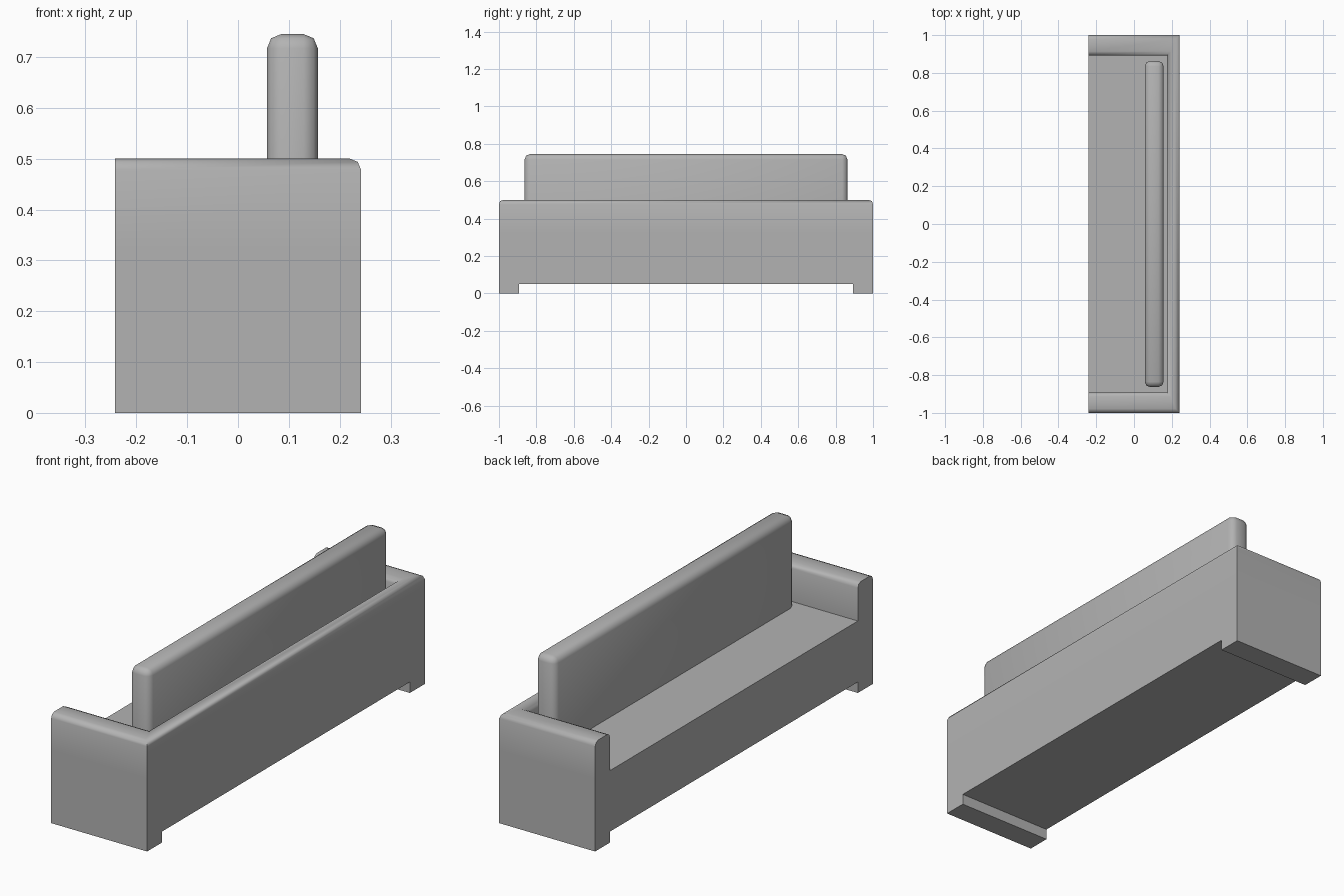
import bpy, bmesh, math
from mathutils import Vector

if "Cube" in bpy.data.objects:
    bpy.data.objects.remove(bpy.data.objects["Cube"], do_unlink=True)

grey = bpy.data.materials.new("plain grey")
grey.use_nodes = True
colour = (0.45, 0.45, 0.45, 1)
grey.diffuse_color = colour
grey.node_tree.nodes["Principled BSDF"].inputs["Base Color"].default_value = colour

# Shared dimensions
DEPTH, HALF, INNER = 0.242, 1.0, 0.892
WALL_X, SEAT_Z, RIM_Z, FOOT_Z = 0.175, 0.328, 0.5, 0.05


def extrude_profile(points, direction):
    """Solid made by sweeping a closed profile along a vector."""
    bm = bmesh.new()
    face = bm.faces.new([bm.verts.new(p) for p in points])
    result = bmesh.ops.extrude_face_region(bm, geom=[face], use_keep_orig=True)
    moved = [v for v in result["geom"] if isinstance(v, bmesh.types.BMVert)]
    bmesh.ops.translate(bm, verts=moved, vec=Vector(direction))
    bmesh.ops.recalc_face_normals(bm, faces=bm.faces)
    return bm


def round_edges(bm, rule, radius):
    """Bevel the edges for which both ends satisfy the rule."""
    edges = [e for e in bm.edges if rule(*(v.co for v in e.verts))]
    bmesh.ops.bevel(bm, geom=edges, offset=radius, segments=2,
                    profile=0.5, affect="EDGES")


def finish(bm, name):
    mesh = bpy.data.meshes.new(name)
    bm.to_mesh(mesh)
    bm.free()
    mesh.materials.append(grey)
    obj = bpy.data.objects.new(name, mesh)
    bpy.context.collection.objects.link(obj)
    bpy.ops.object.select_all(action="DESELECT")
    obj.select_set(True)
    bpy.context.view_layer.objects.active = obj
    bpy.ops.object.shade_smooth_by_angle(angle=math.radians(50))


# Seat base with a full-depth foot under each arm
side = [(-HALF, 0), (-INNER, 0), (-INNER, FOOT_Z), (INNER, FOOT_Z),
        (INNER, 0), (HALF, 0), (HALF, SEAT_Z), (-HALF, SEAT_Z)]
finish(extrude_profile([(-DEPTH, y, z) for y, z in side], (2 * DEPTH, 0, 0)),
       "seat_base")

# U-shaped arms and back wall, rounded along the rim but flat at the arm ends
plan = [(-DEPTH, -HALF), (DEPTH, -HALF), (DEPTH, HALF), (-DEPTH, HALF),
        (-DEPTH, INNER), (WALL_X, INNER), (WALL_X, -INNER), (-DEPTH, -INNER)]
frame = extrude_profile([(x, y, SEAT_Z) for x, y in plan],
                        (0, 0, RIM_Z - SEAT_Z))
round_edges(frame, lambda a, b: min(a.z, b.z) > RIM_Z - 0.001
            and max(a.x, b.x) > -DEPTH + 0.001, 0.022)
finish(frame, "arms_and_back_wall")

# Tall upright back cushion, rounded on its top and vertical edges
back = [(x, y, SEAT_Z) for x, y in
        [(0.057, -0.863), (0.157, -0.863), (0.157, 0.863), (0.057, 0.863)]]
cushion = extrude_profile(back, (0, 0, 0.745 - SEAT_Z))
round_edges(cushion, lambda a, b: max(a.z, b.z) > SEAT_Z + 0.001, 0.028)
finish(cushion, "back_cushion")
